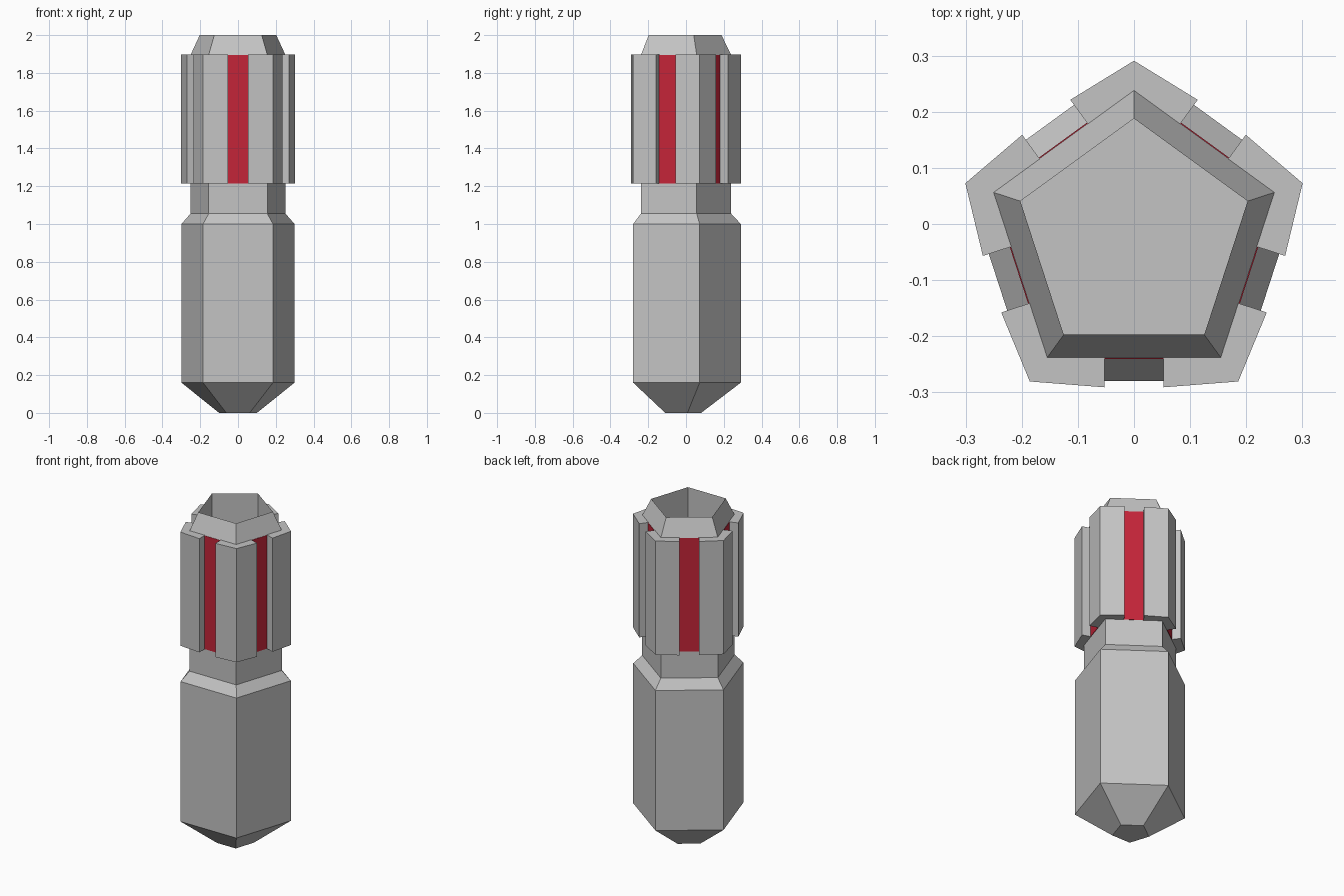
import bpy, bmesh, math
from mathutils import Matrix, Vector

if "Cube" in bpy.data.objects:
    bpy.data.objects.remove(bpy.data.objects["Cube"])

SIDES = 5
CENTRE = Vector((0, -0.025, 0))
STEP = math.tau / SIDES
COS, SIN = math.cos(STEP / 2), math.sin(STEP / 2)


def make_material(name, rgb):
    mat = bpy.data.materials.new(name)
    mat.use_nodes = True
    mat.diffuse_color = (*rgb, 1)
    mat.node_tree.nodes["Principled BSDF"].inputs["Base Color"].default_value = (*rgb, 1)
    return mat


grey = make_material("light grey", (0.55, 0.55, 0.55))
red = make_material("red", (0.55, 0.018, 0.04))


def finish(name, bm, mat):
    bmesh.ops.recalc_face_normals(bm, faces=bm.faces)
    mesh = bpy.data.meshes.new(name)
    bm.to_mesh(mesh)
    bm.free()
    mesh.materials.append(mat)
    obj = bpy.data.objects.new(name, mesh)
    obj.location = CENTRE
    bpy.context.collection.objects.link(obj)


def turned(name, profile, mat):
    """Five-sided turning of (radius, z) points, capped at both ends."""
    bm = bmesh.new()
    rings = [[bm.verts.new((r * math.cos(math.pi / 2 + k * STEP),
                            r * math.sin(math.pi / 2 + k * STEP), z))
              for k in range(SIDES)] for r, z in profile]
    for low, high in zip(rings, rings[1:]):
        for k in range(SIDES):
            n = (k + 1) % SIDES
            bm.faces.new((low[k], low[n], high[n], high[k]))
    bm.faces.new(rings[0])
    bm.faces.new(rings[-1])
    finish(name, bm, mat)


def prism(name, outline, z0, z1, angle, mat):
    """Upright prism from an xy outline, turned about the axis."""
    bm = bmesh.new()
    face = bm.faces.new([bm.verts.new((x, y, z0)) for x, y in outline])
    top = bmesh.ops.extrude_face_region(bm, geom=[face])["geom"]
    bmesh.ops.translate(bm, vec=(0, 0, z1 - z0),
                        verts=[v for v in top if isinstance(v, bmesh.types.BMVert)])
    bmesh.ops.rotate(bm, verts=bm.verts, matrix=Matrix.Rotation(angle, 3, "Z"))
    finish(name, bm, mat)


# Body: pointed foot, shaft, shoulder, neck, tapered rim and hollow mouth
BODY_R, CORE_R, MOUTH_R = 0.315, 0.264, 0.213
turned("body", [(0.105, 0), (BODY_R, 0.16), (BODY_R, 1.0), (CORE_R, 1.055),
                (CORE_R, 1.895), (MOUTH_R, 2.0), (MOUTH_R, 1.5)], grey)

# Corner guards and the red strips between them
GUARD_R, GAP, FLARE = 0.316, 0.053, 0.266
CORE_FLAT = CORE_R * COS


def beside_corner(flat):
    """Point at the gap edge of the face next to the +y corner."""
    return (flat * SIN + GAP * COS, flat * COS - GAP * SIN)


def corner_point(flat):
    x, y = flat * SIN, flat * COS
    return (x - GAP * COS, y + GAP * SIN)


outer, inner = corner_point(FLARE), corner_point(CORE_FLAT - 0.002)
guard = [(0, GUARD_R), outer, inner, (0, CORE_R - 0.002),
         (-inner[0], inner[1]), (-outer[0], outer[1])]
strip = [(-GAP, CORE_FLAT - 0.002), (GAP, CORE_FLAT - 0.002),
         (GAP, CORE_FLAT + 0.002), (-GAP, CORE_FLAT + 0.002)]
for k in range(SIDES):
    prism(f"corner_guard_{k + 1}", guard, 1.215, 1.897, k * STEP, grey)
    prism(f"red_strip_{k + 1}", strip, 1.215, 1.895, (k + 0.5) * STEP, red)
